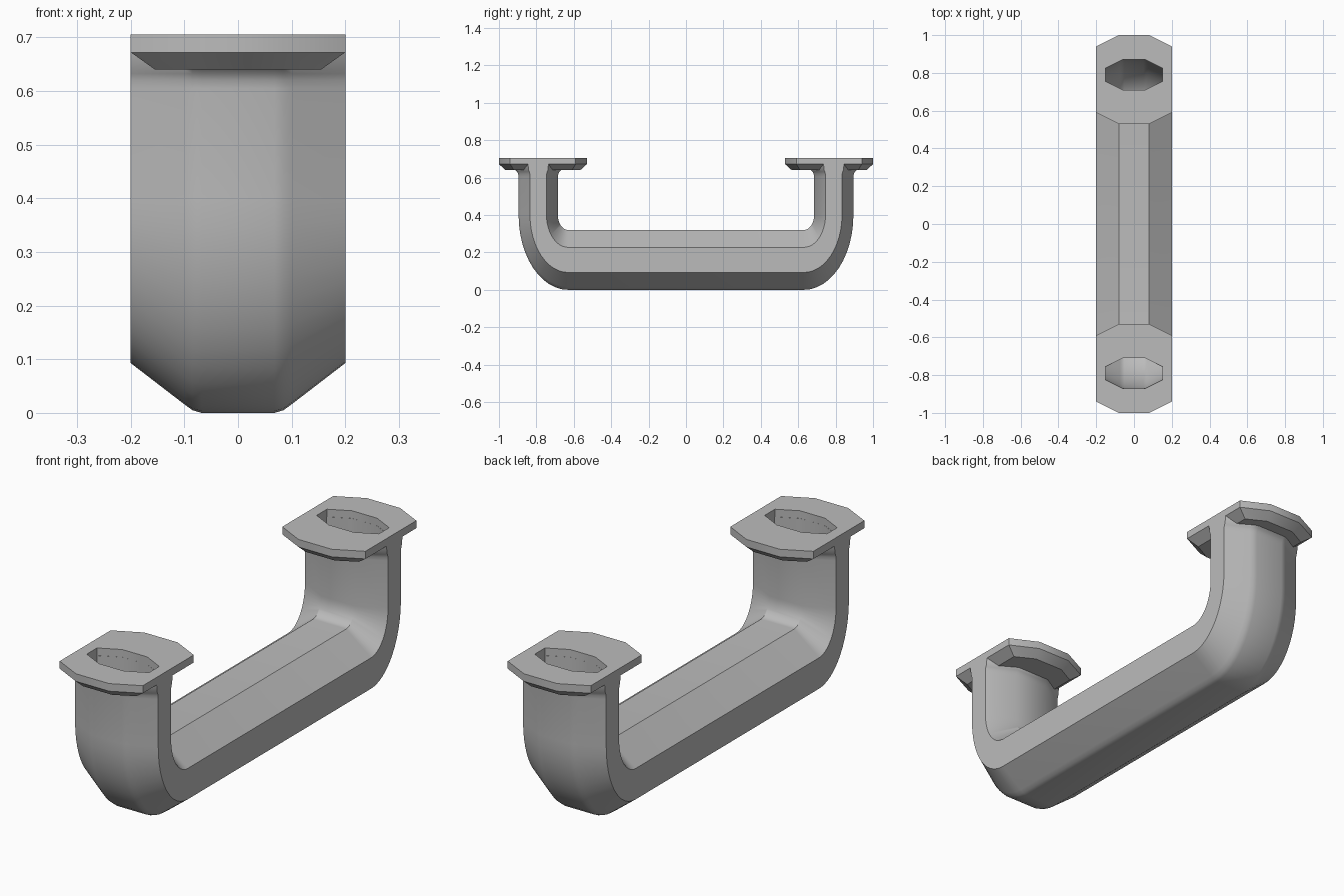
import bpy
import bmesh
from math import sin, cos, pi, radians

cube = bpy.data.objects.get("Cube")
if cube:
    bpy.data.objects.remove(cube)

metal = bpy.data.materials.new("grey_metal")
metal.use_nodes = True
grey = (0.5, 0.5, 0.5, 1)
metal.diffuse_color = grey
metal.node_tree.nodes["Principled BSDF"].inputs["Base Color"].default_value = grey


def mirror_loop(half):
    """Close a half outline (x, v) into a full loop about x = 0."""
    return half + [(-x, v) for x, v in reversed(half)]


def skin(bm, rings, closed=False):
    """Join successive rings of points with quads."""
    loops = [[bm.verts.new(p) for p in ring] for ring in rings]
    pairs = list(zip(loops, loops[1:]))
    if closed:
        pairs.append((loops[-1], loops[0]))
    for a, b in pairs:
        n = len(a)
        for i in range(n):
            j = (i + 1) % n
            bm.faces.new((a[i], a[j], b[j], b[i]))


def finish(name, bm):
    bmesh.ops.recalc_face_normals(bm, faces=bm.faces)
    mesh = bpy.data.meshes.new(name)
    bm.to_mesh(mesh)
    bm.free()
    mesh.materials.append(metal)
    obj = bpy.data.objects.new(name, mesh)
    bpy.context.collection.objects.link(obj)
    bpy.ops.object.select_all(action='DESELECT')
    obj.select_set(True)
    bpy.context.view_layer.objects.active = obj
    bpy.ops.object.shade_smooth_by_angle(angle=radians(30))


# Grip cross-section: x, and depth from outer (0) to inner (1) side
section = mirror_loop([(0.068, 0), (0.085, 0.016), (0.1, 0.05),
                       (0.2, 0.29), (0.2, 0.71), (0.08, 1)])
bore = [(x * 0.75, 0.5 + (t - 0.5) * 0.76) for x, t in section]


def sweep(outline, flare):
    """Rings along the U-shaped path, from the front leg to the back leg."""
    half = []
    for k in range(13):
        a = k / 12 * pi / 2
        half.append([(x, 0.63 + (0.265 - 0.21 * t) * sin(a),
                      0.4 - (0.4 - 0.32 * t) * cos(a)) for x, t in outline])
    # Straight leg, widening into the flange
    for z, w in ((0.605, 0), (0.62, 0.1), (0.632, 0.35), (0.64, 0.7), (0.672, 1)):
        spread = 0.05 * w * flare
        half.append([(x, 0.895 - 0.21 * t + spread * (0.5 - t), z)
                     for x, t in outline])
    front = [[(x, -y, z) for x, y, z in ring] for ring in reversed(half)]
    return front + half


# Hollow grip with two upright legs
bm = bmesh.new()
skin(bm, sweep(section, 1) + sweep(bore, 0)[::-1], closed=True)
finish("grip", bm)


def octagon(hx, fx, hy, fy, z, cy):
    half = [(fx, hy), (hx, fy), (hx, -fy), (fx, -hy)]
    return [(x, cy + y, z) for x, y in mirror_loop(half)]


# Mounting flanges with chamfered undersides and socket holes
for name, side in (("front_flange", -1), ("back_flange", 1)):
    bm = bmesh.new()
    low = (0.155, 0.07, 0.2, 0.155)
    full = (0.2, 0.08, 0.235, 0.175)
    hole = (0.15, 0.06, 0.08, 0.035)
    rings = [(low, 0.64, 0.765), (full, 0.672, 0.765), (full, 0.705, 0.765),
             (hole, 0.705, 0.79), (hole, 0.64, 0.79)]
    skin(bm, [octagon(*dims, z, side * cy) for dims, z, cy in rings], closed=True)
    finish(name, bm)
